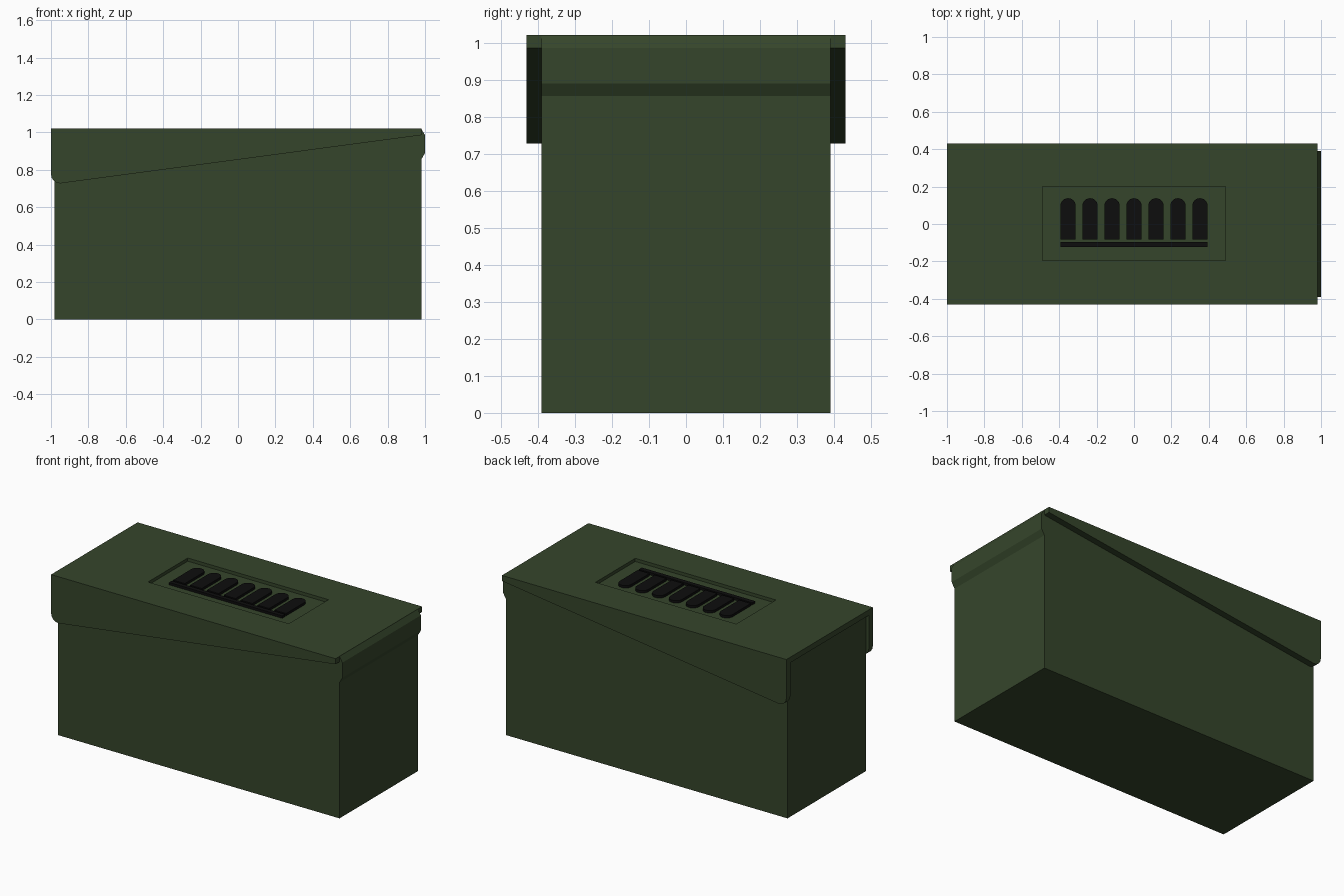
import bpy, bmesh, math
from mathutils import Vector

if "Cube" in bpy.data.objects:
    bpy.data.objects.remove(bpy.data.objects["Cube"])


def material(name, rgb):
    m = bpy.data.materials.new(name)
    m.diffuse_color = (*rgb, 1)
    m.use_nodes = True
    m.node_tree.nodes["Principled BSDF"].inputs["Base Color"].default_value = m.diffuse_color
    return m


GREEN = material("olive_paint", (0.036, 0.06, 0.024))
BLACK = material("black_paint", (0.004, 0.004, 0.004))


def prism(name, points, offset, mat):
    """Extrude a flat 3D outline along the offset vector."""
    bm = bmesh.new()
    face = bm.faces.new([bm.verts.new(p) for p in points])
    ext = bmesh.ops.extrude_face_region(bm, geom=[face])
    verts = [v for v in ext["geom"] if isinstance(v, bmesh.types.BMVert)]
    bmesh.ops.translate(bm, verts=verts, vec=Vector(offset))
    bmesh.ops.recalc_face_normals(bm, faces=bm.faces)
    mesh = bpy.data.meshes.new(name)
    bm.to_mesh(mesh)
    bm.free()
    mesh.materials.append(mat)
    ob = bpy.data.objects.new(name, mesh)
    bpy.context.collection.objects.link(ob)
    return ob


def box(name, x0, x1, y0, y1, z0, z1, mat):
    pts = [(x0, y0, z0), (x1, y0, z0), (x1, y1, z0), (x0, y1, z0)]
    return prism(name, pts, (0, 0, z1 - z0), mat)


def side_prism(name, profile, half, mat):
    """Extrude an x-z profile symmetrically across y."""
    return prism(name, [(x, -half, z) for x, z in profile], (0, 2 * half, 0), mat)


def cut(ob, cutter):
    mod = ob.modifiers.new("cut", "BOOLEAN")
    mod.operation = "DIFFERENCE"
    mod.solver = "EXACT"
    mod.object = cutter
    bpy.context.view_layer.objects.active = ob
    bpy.ops.object.modifier_apply(modifier=mod.name)
    bpy.data.objects.remove(cutter)


# Can body
box("can_body", -0.98, 0.98, -0.39, 0.39, 0, 0.985, GREEN)

# Lid with tapering side skirts, hollowed underneath, recessed panel on top
corner = [(-0.95 - 0.05 * math.sin(a), 0.777 - 0.05 * math.cos(a))
          for a in [math.radians(d) for d in (90, 67, 45, 22, 0)]]
lid = side_prism("lid", [(-1, 1.02)] + corner + [(-0.93, 0.73), (0.98, 0.985), (0.98, 1.02)],
                 0.43, GREEN)
cut(lid, box("lid_cutter", -1.1, 1.1, -0.39, 0.39, 0.5, 0.985, GREEN))
cut(lid, box("panel_cutter", -0.49, 0.49, -0.195, 0.2, 1.0, 1.1, GREEN))

# Hinge-end lip
side_prism("end_lip", [(0.98, 1.018), (1.0, 0.985), (1.0, 0.89), (0.98, 0.855)], 0.39, GREEN)

# Row of round-ended raised symbols and the bar beneath them
for i in range(7):
    cx = (i - 3) * 0.1175
    arc = [(cx + 0.041 * math.cos(math.pi * k / 12), 0.097 + 0.041 * math.sin(math.pi * k / 12), 1.0)
           for k in range(13)]
    prism(f"raised_symbol_{i + 1}", arc + [(cx - 0.041, -0.083, 1.0), (cx + 0.041, -0.083, 1.0)],
          (0, 0, 0.015), BLACK)
box("raised_bar", -0.394, 0.394, -0.123, -0.095, 1.0, 1.015, BLACK)
